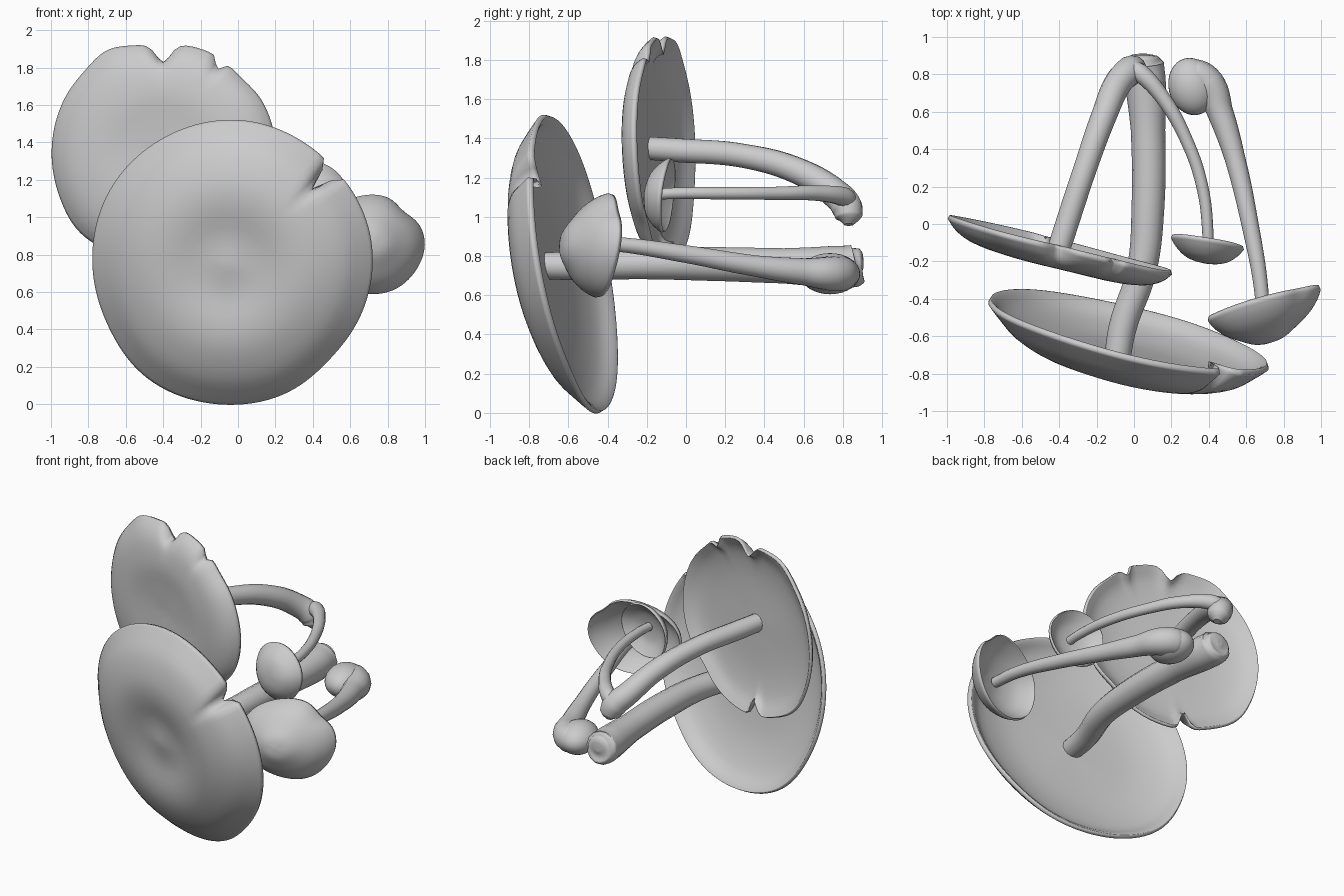
import bpy, bmesh, math, random
from math import sin, cos, pi

if "Cube" in bpy.data.objects:
    bpy.data.objects.remove(bpy.data.objects["Cube"])

random.seed(4)


def ease(profile, n):
    """Smoothly resample a (radius, height) profile (Catmull-Rom)."""
    out = []
    for i in range(len(profile) - 1):
        p = [profile[min(max(i + k, 0), len(profile) - 1)] for k in (-1, 0, 1, 2)]
        for s in range(n):
            t = s / n
            out.append(tuple(0.5 * (2 * b + (c - a) * t + (2 * a - 5 * b + 4 * c - d) * t * t
                                    + (3 * b - a - 3 * c + d) * t ** 3)
                             for a, b, c, d in zip(*p)))
    return out + [profile[-1]]


def cap(name, center, rx, rz, tilt, front, back, notches=(), wobble=0.01, segs=120):
    """Thin domed shell facing -y; tilt = rim slope along x and z."""
    prof = ease(front, 3) + ease(back, 3)
    cx, cy, cz = center
    ph = [random.uniform(0, 2 * pi) for _ in range(4)]
    bm = bmesh.new()

    def vert(rho, h, t):
        k = 1 + rho * wobble * (sin(3 * t + ph[0]) + 0.8 * sin(5 * t + ph[1]))
        for ang, depth, width in notches:
            d = (t - math.radians(ang) + pi) % (2 * pi) - pi
            k -= depth * math.exp(-(d / width) ** 2) * max(rho, 0) ** 5
        dx, dz = rx * rho * k * cos(t), rz * rho * k * sin(t)
        h2 = h + wobble * rho * 0.5 * rx * sin(4 * t + ph[2])
        return bm.verts.new((cx + dx + tilt[0] * h * 0.5, cy + tilt[0] * dx + tilt[1] * dz - h2,
                             cz + dz + tilt[1] * h * 0.5))

    first, last = vert(0, prof[0][1], 0), vert(0, prof[-1][1], 0)
    rings = [[vert(r, h, 2 * pi * i / segs) for i in range(segs)] for r, h in prof[1:-1]]
    for i in range(segs):
        j = (i + 1) % segs
        bm.faces.new((first, rings[0][i], rings[0][j]))
        bm.faces.new((last, rings[-1][j], rings[-1][i]))
        for a, b in zip(rings, rings[1:]):
            bm.faces.new((a[i], b[i], b[j], a[j]))
    bmesh.ops.recalc_face_normals(bm, faces=bm.faces)
    me = bpy.data.meshes.new(name)
    bm.to_mesh(me)
    bm.free()
    me.shade_smooth()
    ob = bpy.data.objects.new(name, me)
    bpy.context.collection.objects.link(ob)
    return ob


def stem(name, pts):
    """Round tube through (x, y, z, radius) points."""
    cu = bpy.data.curves.new(name, 'CURVE')
    cu.dimensions = '3D'
    cu.bevel_depth, cu.bevel_resolution, cu.resolution_u = 1.0, 5, 8
    cu.use_fill_caps = True
    sp = cu.splines.new('BEZIER')
    sp.bezier_points.add(len(pts) - 1)
    for bp, p in zip(sp.bezier_points, pts):
        bp.co, bp.radius = p[:3], p[3]
        bp.handle_left_type = bp.handle_right_type = 'AUTO'
    ob = bpy.data.objects.new(name, cu)
    bpy.context.collection.objects.link(ob)
    bpy.ops.object.select_all(action='DESELECT')
    ob.select_set(True)
    bpy.context.view_layer.objects.active = ob
    bpy.ops.object.convert(target='MESH')
    bpy.ops.object.shade_smooth_by_angle(angle=math.radians(60))


# Large front mushroom: broad cap with a shallow crown and one split in the rim
cap("large_cap", (-0.035, -0.58, 0.757), 0.75, 0.762, (-0.235, -0.173),
    [(0, 0.195), (0.2, 0.185), (0.42, 0.21), (0.6, 0.2), (0.8, 0.14), (0.93, 0.06), (1, 0.01)],
    [(0.985, -0.015), (0.95, 0.0), (0.85, 0.06), (0.6, 0.115), (0.3, 0.13), (0, 0.13)],
    notches=[(42, 0.22, 0.05), (-45, 0.02, 0.3), (-150, 0.015, 0.3)], wobble=0.006)
stem("large_stem", [(-0.09, -0.72, 0.75, 0.07), (-0.06, -0.55, 0.75, 0.075), (0.04, -0.25, 0.76, 0.08),
                    (0.075, 0.1, 0.76, 0.088), (0.075, 0.5, 0.75, 0.092), (0.06, 0.76, 0.745, 0.11),
                    (0.05, 0.86, 0.75, 0.11), (0.05, 0.895, 0.76, 0.08), (0.05, 0.905, 0.76, 0.02)])

# Upper left mushroom: flat cap with a ragged rim
cap("flat_cap", (-0.4, -0.12, 1.345), 0.6, 0.59, (-0.25, -0.03),
    [(0, 0.09), (0.3, 0.1), (0.55, 0.11), (0.78, 0.09), (0.92, 0.05), (1, 0.0)],
    [(0.985, -0.02), (0.94, -0.005), (0.8, 0.035), (0.5, 0.06), (0, 0.06)],
    notches=[(90, 0.17, 0.1), (58, 0.1, 0.05), (45, 0.03, 0.2), (118, -0.05, 0.2), (225, -0.04, 0.3),
             (-98, 0.22, 0.06), (-45, 0.04, 0.2)], wobble=0.007)
stem("flat_stem", [(-0.42, -0.19, 1.35, 0.06), (-0.375, -0.05, 1.34, 0.062), (-0.26, 0.3, 1.31, 0.062),
                   (-0.16, 0.58, 1.23, 0.068), (-0.08, 0.76, 1.12, 0.075), (-0.02, 0.82, 1.05, 0.08),
                   (0.0, 0.83, 1.0, 0.07), (0.01, 0.83, 0.96, 0.025)])

# Right mushroom: pointed bell cap and a bulbous base
cap("bell_cap", (0.7, -0.44, 0.855), 0.3, 0.265, (0.28, 0.12),
    [(0, 0.195), (0.25, 0.185), (0.5, 0.145), (0.75, 0.095), (0.92, 0.04), (1, -0.005)],
    [(0.98, -0.025), (0.9, 0.01), (0.65, 0.075), (0.3, 0.115), (0, 0.12)],
    notches=[(48, 0.09, 0.3), (165, -0.02, 0.3)], wobble=0.012, segs=72)
stem("bell_stem", [(0.69, -0.54, 0.87, 0.035), (0.68, -0.35, 0.86, 0.038), (0.62, 0.0, 0.81, 0.046),
                   (0.54, 0.35, 0.75, 0.055), (0.46, 0.6, 0.72, 0.07), (0.4, 0.74, 0.71, 0.09),
                   (0.33, 0.79, 0.71, 0.09), (0.26, 0.77, 0.71, 0.04)])
bpy.ops.mesh.primitive_uv_sphere_add(segments=32, ring_count=16, location=(0.31, 0.735, 0.71))
bulb = bpy.context.object
bulb.name = "bell_bulb"
bulb.scale = (0.125, 0.155, 0.105)
bulb.rotation_euler = (0, 0, 0.25)
bpy.ops.object.shade_smooth()

# Small mushroom: button cap on a curved thin stem growing from the flat mushroom's base
cap("small_cap", (0.39, -0.105, 1.11), 0.195, 0.19, (-0.16, 0.1),
    [(0, 0.105), (0.3, 0.1), (0.6, 0.08), (0.85, 0.04), (1, 0.0)],
    [(0.97, -0.015), (0.88, 0.0), (0.6, 0.035), (0.3, 0.05), (0, 0.055)],
    wobble=0.01, segs=64)
stem("small_stem", [(0.395, -0.16, 1.115, 0.028), (0.395, -0.05, 1.12, 0.03), (0.365, 0.2, 1.12, 0.032),
                    (0.28, 0.45, 1.12, 0.034), (0.15, 0.68, 1.12, 0.04), (0.03, 0.81, 1.1, 0.05),
                    (-0.02, 0.84, 1.08, 0.04)])
